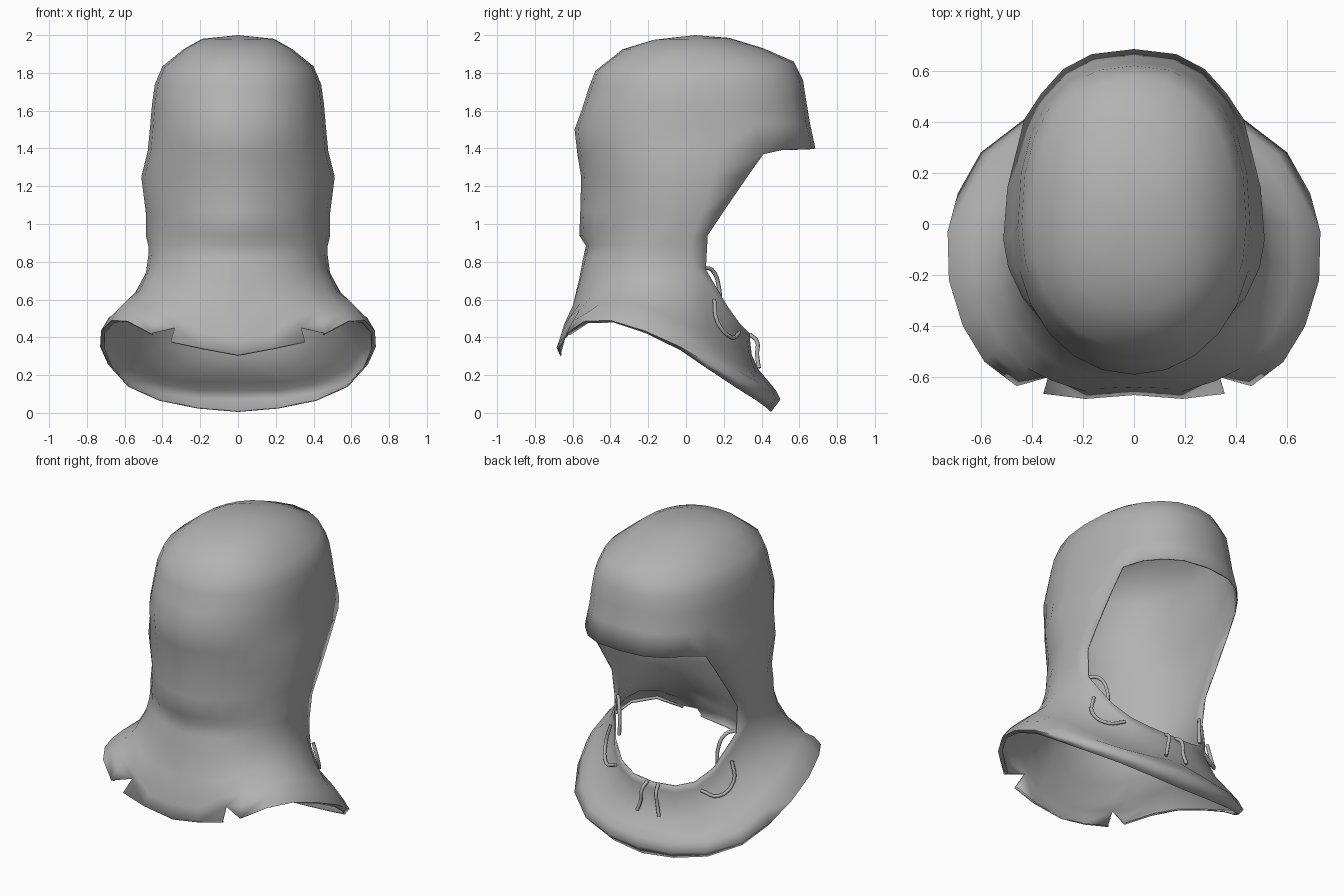
import bpy, bmesh, math
from mathutils import Vector

if "Cube" in bpy.data.objects:
    bpy.data.objects.remove(bpy.data.objects["Cube"])

N = 12        # columns on one half, from the nape round to the face
EDGE = 8      # column where the face opening begins

cloth = bpy.data.materials.new("grey_cloth")
cloth.diffuse_color = (0.45, 0.45, 0.45, 1)
cloth.use_nodes = True
cloth.node_tree.nodes["Principled BSDF"].inputs["Base Color"].default_value = cloth.diffuse_color


def ring(zb, zf, yb, w, yw, yf, p=2.3, q=2.3, edge=None):
    """Half of a rounded ring: nape yb, half width w at yw, front yf."""
    pts = []
    for i in range(N + 1):
        a = math.pi * i / N - math.pi / 2
        e = 2 / (p if a < 0 else q)          # roundness behind and in front
        c, s = max(math.cos(a), 0) ** e, abs(math.sin(a)) ** e
        y = yw + ((yb if a < 0 else yf) - yw) * s
        z = zb + (zf - zb) * i / N
        pts.append(Vector((0 if i in (0, N) else w * c, y, z)))
    if edge:                                 # exact border of the face opening
        pts[EDGE] = Vector(edge)
        pts[EDGE - 1].y = (pts[EDGE - 2].y + edge[1]) / 2 + .01
    return pts


# Hem of the collar, nape to chest
hem = [Vector(p) for p in (
    (0, -.67, .31), (.19, -.685, .345), (.355, -.665, .38), (.46, -.635, .42),
    (.585, -.54, .485), (.67, -.40, .49), (.725, -.22, .435), (.73, -.03, .35),
    (.69, .12, .26), (.60, .28, .17), (.43, .41, .105), (.22, .475, .075), (0, .50, .07))]

# Neck crease, dropping toward the chest at the opening
neck = ring(.885, .885, -.53, .475, -.12, .34, 1.85, 2.35)
for i, z in enumerate((.87, .76, .56, .47, .43, .42)):
    neck[7 + i].z = z
neck[EDGE].x, neck[EDGE].y = .435, .105


def collar(c, fxy, fz):
    """Point on the collar at column c, between neck and hem."""
    i = min(int(c), N - 1)
    a, b = neck[i].lerp(neck[i + 1], c - i), hem[i].lerp(hem[i + 1], c - i)
    p = a.lerp(b, fxy)
    p.z = a.z + (b.z - a.z) * fz
    return p


flare = [(1, 1), (.85, .86), (.62, .75), (.28, .58), (.05, .32), (0, .12)]
lip = []                                     # hem turned under, deepest at the chest
for i, p in enumerate(hem):
    k = i / N
    lip.append(Vector((p.x * (.99 - .03 * k), p.y * (.99 - .09 * k), p.z - .008 - .057 * k ** 3)))
rows = [lip]
for fxy, fz in flare:
    row = []
    for i in range(N + 1):
        nape = max(0, math.cos(math.pi * i / N)) ** 2   # fuller cloth at the nape
        bulge = .24 * nape * math.sin(math.pi * fz ** .9) if fz < .8 else 0
        p = collar(i, fxy + bulge, fz)
        if .1 < fxy < .8:
            p.z += .012 * math.sin(i * 2.1 + fxy * 4)   # soft folds
        row.append(p)
    rows.append(row)
rows[2][2].y, rows[2][3].y = -.60, -.60
neck_row = len(rows)
rows.append(neck)

# Hood sides, open at the face
rows += [ring(.94, .94, -.565, .488, -.07, .28, 1.8, 2.2, (.45, .115, .94)),
         ring(1.06, 1.06, -.56, .488, -.04, .46, 1.8, 2.2, (.448, .195, 1.06)),
         ring(1.25, 1.25, -.555, .512, -.06, .62, 1.8, 2.2, (.44, .325, 1.25))]
brow_row = len(rows)
# Brow and crown
rows += [ring(1.37, 1.40, -.575, .478, -.05, .685, 1.95, 2.55, (.43, .41, 1.37)),
         ring(1.50, 1.54, -.59, .465, -.03, .655, 2.05, 2.45),
         ring(1.61, 1.66, -.55, .455, -.01, .635, 2.1, 2.4),
         ring(1.72, 1.76, -.515, .44, .0, .62, 2.15, 2.35),
         ring(1.81, 1.86, -.48, .40, .02, .57, 2.25, 2.25),
         ring(1.925, 1.93, -.335, .285, .03, .41, 2.4, 2.2),
         ring(1.975, 1.985, -.17, .19, .04, .23, 2.4, 2.2)]

bm = bmesh.new()
grid = [[bm.verts.new(p) for p in row] for row in rows]
for r in range(len(grid) - 1):
    for i in range(N):
        if neck_row <= r < brow_row and i >= EDGE:
            continue                         # face opening
        if r < 2 and i == 2:                 # pointed notch cut in the hem
            if r == 1:
                bm.faces.new((grid[1][3], grid[2][3], grid[2][2]))
            continue
        bm.faces.new((grid[r][i], grid[r][i + 1], grid[r + 1][i + 1], grid[r + 1][i]))
top = bm.verts.new((0, .05, 2))
for i in range(N):
    bm.faces.new((grid[-1][i], grid[-1][i + 1], top))
me = bpy.data.meshes.new("hood")
bm.to_mesh(me)
bm.free()
me.materials.append(cloth)
hood = bpy.data.objects.new("hood", me)
bpy.context.collection.objects.link(hood)
bpy.context.view_layer.objects.active = hood
hood.select_set(True)
bpy.ops.object.shade_smooth_by_angle(angle=math.radians(75))
m = hood.modifiers.new("mirror", 'MIRROR')
m.use_clip = True
s = hood.modifiers.new("thickness", 'SOLIDIFY')
s.thickness = .008
s.offset = -1


def cord(name, pts):
    """Thin drawstring, one on each side."""
    for side, tag in ((1, "right"), (-1, "left")):
        cu = bpy.data.curves.new(f"{name}_{tag}", 'CURVE')
        cu.dimensions = '3D'
        cu.bevel_depth = .011
        cu.bevel_resolution = 1
        cu.resolution_u = 4
        cu.use_fill_caps = True
        sp = cu.splines.new('BEZIER')
        sp.bezier_points.add(len(pts) - 1)
        for bp, p in zip(sp.bezier_points, pts):
            bp.co = (p[0] * side, p[1], p[2])
            bp.handle_left_type = bp.handle_right_type = 'AUTO'
        cu.materials.append(cloth)
        ob = bpy.data.objects.new(f"{name}_{tag}", cu)
        bpy.context.collection.objects.link(ob)


def on_collar(c, fz, lift):
    """Point lifted off the collar surface."""
    fs = sorted([(z, xy) for xy, z in flare] + [(0, 0)])
    for (z0, x0), (z1, x1) in zip(fs, fs[1:]):
        if z0 <= fz <= z1:
            p = collar(c, x0 + (x1 - x0) * (fz - z0) / (z1 - z0), fz)
            return p + Vector((p.x, p.y + .1, .1)).normalized() * lift


# Drawstrings: loops at the neck, ends on the sides, ends hanging on the chest
cord("neck_loop", [(.42, .09, .77), (.38, .14, .755), (.35, .175, .66), (.35, .18, .57)])
cord("side_cord", [on_collar(c, f, .018) for c, f in
                   ((8.3, .22), (8.4, .44), (9.0, .42), (9.7, .2))])
cord("chest_cord", [on_collar(c, f, l) for c, f, l in
                    ((11.75, .02, .0), (11.7, .15, .04), (11.65, .35, .03), (11.55, .54, .015))])
